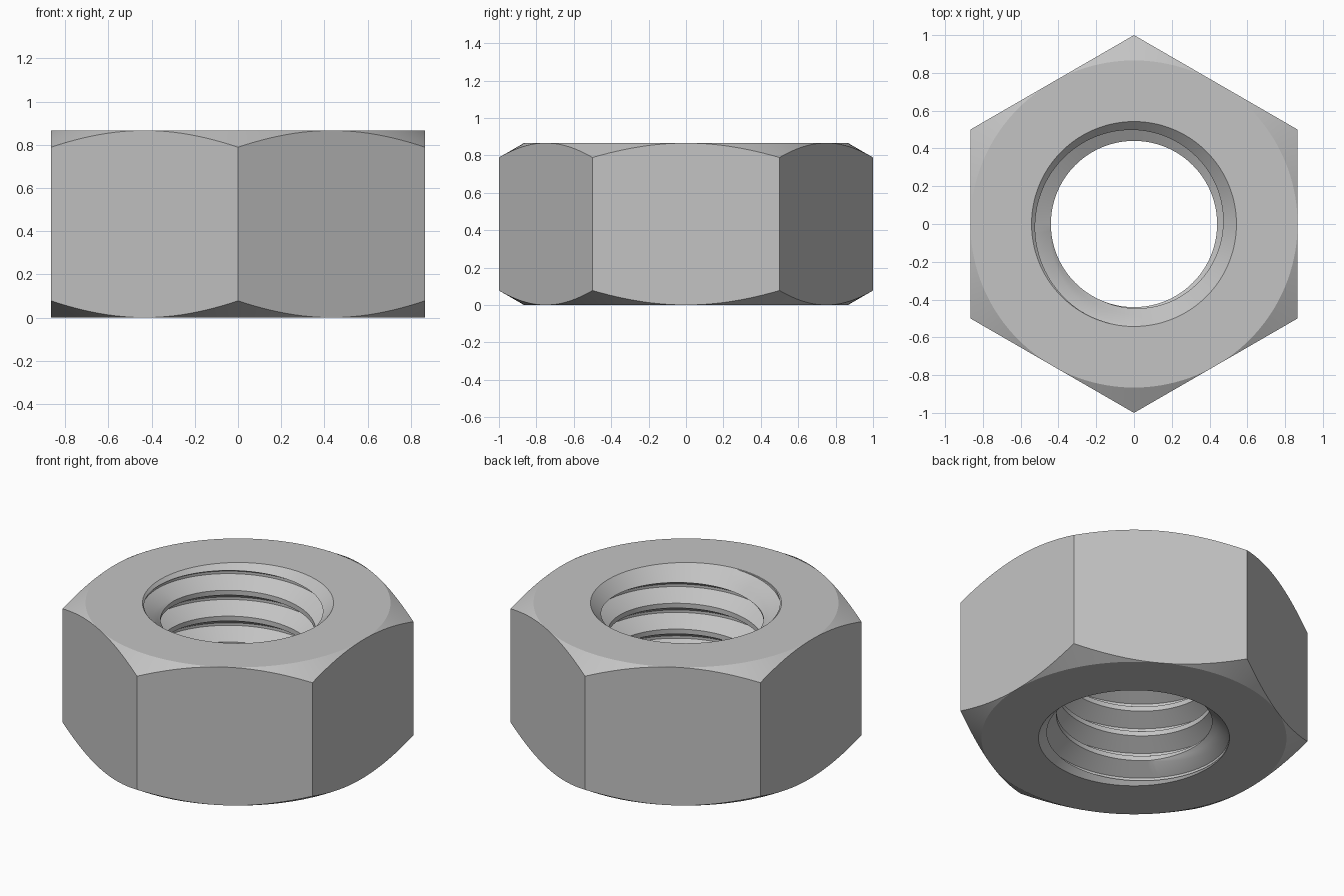
import bpy, bmesh, math

if "Cube" in bpy.data.objects:
    bpy.data.objects.remove(bpy.data.objects["Cube"])

H = 0.866          # nut height
FLAT = 0.866       # half the width across flats
RIM = 0.5425       # countersink radius at the end faces
MINOR, MAJOR = 0.44, 0.54
PITCH = 0.162
ROOT_Z = 0.748     # height of one thread groove at angle 0
N = 144            # columns around the axis (multiple of 12 keeps corners exact)


def cone(z):
    """45 degree countersink radius at both ends."""
    return RIM - min(z, H - z)


def outer_column(a):
    """End faces, 30 degree corner chamfers and hexagon wall at angle a."""
    off = (a + math.pi / 6) % (math.pi / 3) - math.pi / 6
    r = FLAT / math.cos(off)
    drop = (r - FLAT) * math.tan(math.pi / 6)
    return [(RIM, H), (FLAT, H), (r, H - drop), (r, drop), (FLAT, 0), (RIM, 0)]


def bore_column(a):
    """Helical V thread merged with the countersinks at angle a."""
    raw = []
    for n in range(-7, 4):
        c = ROOT_Z + PITCH * (n + a / math.tau)
        raw += [(MINOR, c - 0.066), (MAJOR, c - 0.008),
                (MAJOR, c + 0.008), (MINOR, c + 0.066)]
    pts = []
    for (r0, z0), (r1, z1) in zip(raw, raw[1:]):
        # extra point on each segment, placed where it meets the countersink
        f0, f1 = r0 - cone(z0), r1 - cone(z1)
        t = f0 / (f0 - f1) if f0 * f1 < 0 else 0.5
        pts += [(r0, z0), (r0 + (r1 - r0) * t, z0 + (z1 - z0) * t)]
    out = []
    for r, z in pts:
        z = min(max(z, 0), H)
        out.append((max(r, cone(z)), z))
    return out


def sweep(bm, column):
    """Skin a column of (radius, height) points around the axis."""
    prev = None
    for i in range(N + 1):
        a = math.tau * i / N
        cur = [bm.verts.new((r * math.cos(a), r * math.sin(a), z))
               for r, z in column(a)]
        if prev:
            for j in range(len(cur) - 1):
                bm.faces.new((prev[j], cur[j], cur[j + 1], prev[j + 1]))
        prev = cur


# Hexagon nut with threaded bore
bm = bmesh.new()
sweep(bm, outer_column)
sweep(bm, bore_column)
bmesh.ops.remove_doubles(bm, verts=bm.verts, dist=0.00005)
bmesh.ops.recalc_face_normals(bm, faces=bm.faces)
mesh = bpy.data.meshes.new("hex_nut")
bm.to_mesh(mesh)
bm.free()
nut = bpy.data.objects.new("hex_nut", mesh)
bpy.context.collection.objects.link(nut)

# Plain steel colour
steel = bpy.data.materials.new("steel_grey")
steel.diffuse_color = (0.55, 0.55, 0.55, 1)
steel.use_nodes = True
steel.node_tree.nodes["Principled BSDF"].inputs["Base Color"].default_value = steel.diffuse_color
mesh.materials.append(steel)

# Smooth round surfaces, crisp edges
bpy.context.view_layer.objects.active = nut
nut.select_set(True)
bpy.ops.object.shade_smooth_by_angle(angle=math.radians(25))
